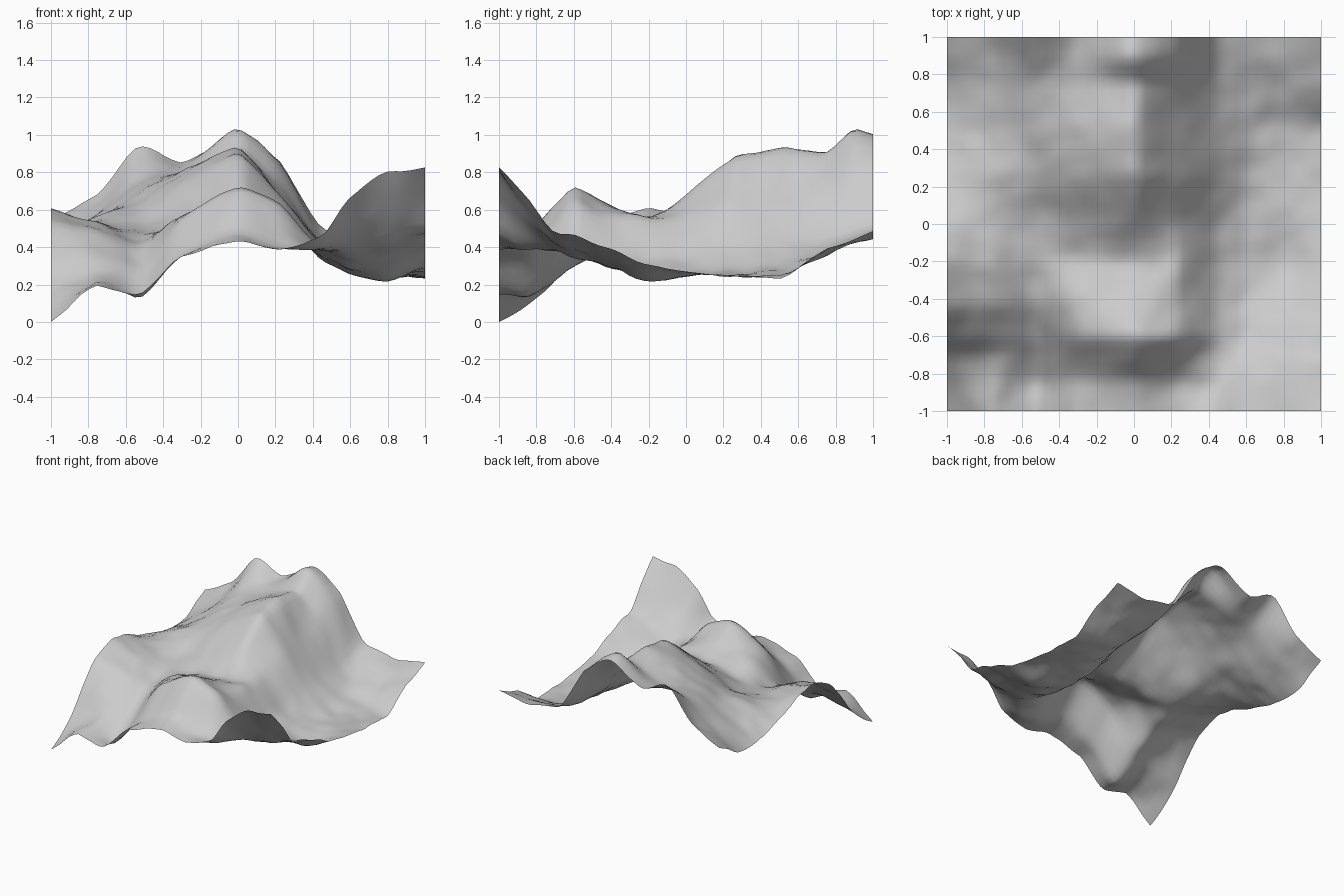
import bpy, bmesh
from mathutils import Vector, noise

if "Cube" in bpy.data.objects:
    bpy.data.objects.remove(bpy.data.objects["Cube"])

# Survey lines across the terrain: x stations, then y -> heights at those stations
XS = [-1, -.75, -.53, -.3, 0, .22, .45, .6, .8, 1]
SECTIONS = {
    -1.0: [.01, .20, .15, .36, .44, .40, .47, .69, .81, .83],
    -.85: [.10, .23, .14, .36, .48, .40, .40, .50, .60, .67],
    -.70: [.23, .26, .22, .47, .65, .54, .39, .40, .44, .49],
    -.60: [.37, .37, .29, .57, .74, .65, .40, .36, .40, .47],
    -.42: [.54, .49, .42, .57, .64, .59, .36, .30, .33, .40],
    -.20: [.61, .54, .47, .51, .55, .57, .34, .26, .22, .31],
    0.0: [.57, .53, .50, .58, .69, .57, .34, .26, .26, .27],
    .27: [.48, .57, .63, .76, .90, .70, .40, .29, .26, .25],
    .50: [.42, .57, .70, .82, .94, .68, .42, .32, .26, .24],
    .75: [.43, .60, .77, .81, .92, .74, .44, .38, .36, .39],
    .90: [.51, .64, .87, .84, 1.05, .86, .48, .44, .43, .45],
    1.0: [.56, .69, .95, .86, 1.02, .88, .51, .47, .45, .49],
}
N = 49  # cells per side


def curve(ts, vs, t):
    """Interpolation without overshoot, half eased and half linear so ridges stay crisp."""
    n = len(ts)
    d = [(vs[i + 1] - vs[i]) / (ts[i + 1] - ts[i]) for i in range(n - 1)]

    def slope(i):
        if i == 0:
            return d[0]
        if i == n - 1:
            return d[-1]
        a, b = d[i - 1], d[i]
        return 2 * a * b / (a + b) if a * b > 0 else 0.0

    i = max(k for k in range(n - 1) if ts[k] <= t or k == 0)
    h = ts[i + 1] - ts[i]
    u = (t - ts[i]) / h
    eased = ((1 + 2 * u) * (1 - u) ** 2 * vs[i] + u * (1 - u) ** 2 * h * slope(i)
             + u * u * (3 - 2 * u) * vs[i + 1] + u * u * (u - 1) * h * slope(i + 1))
    linear = vs[i] + u * (vs[i + 1] - vs[i])
    return 0.5 * (eased + linear)


def height(x, y):
    ys = list(SECTIONS)
    return curve(ys, [curve(XS, row, x) for row in SECTIONS.values()], y)


# Terrain sheet with a little fine roughness
bm = bmesh.new()
bmesh.ops.create_grid(bm, x_segments=N, y_segments=N, size=1)
for v in bm.verts:
    rough = sum(a * noise.noise(Vector((v.co.x * f, v.co.y * f, 2.7)))
                for a, f in ((0.014, 5.3), (0.012, 9.7)))
    v.co.z = height(v.co.x, v.co.y) + rough
low = min(v.co.z for v in bm.verts)
for v in bm.verts:
    v.co.z -= low
for f in bm.faces:
    f.smooth = True
mesh = bpy.data.meshes.new("terrain")
bm.to_mesh(mesh)
bm.free()
terrain = bpy.data.objects.new("terrain", mesh)
bpy.context.collection.objects.link(terrain)
